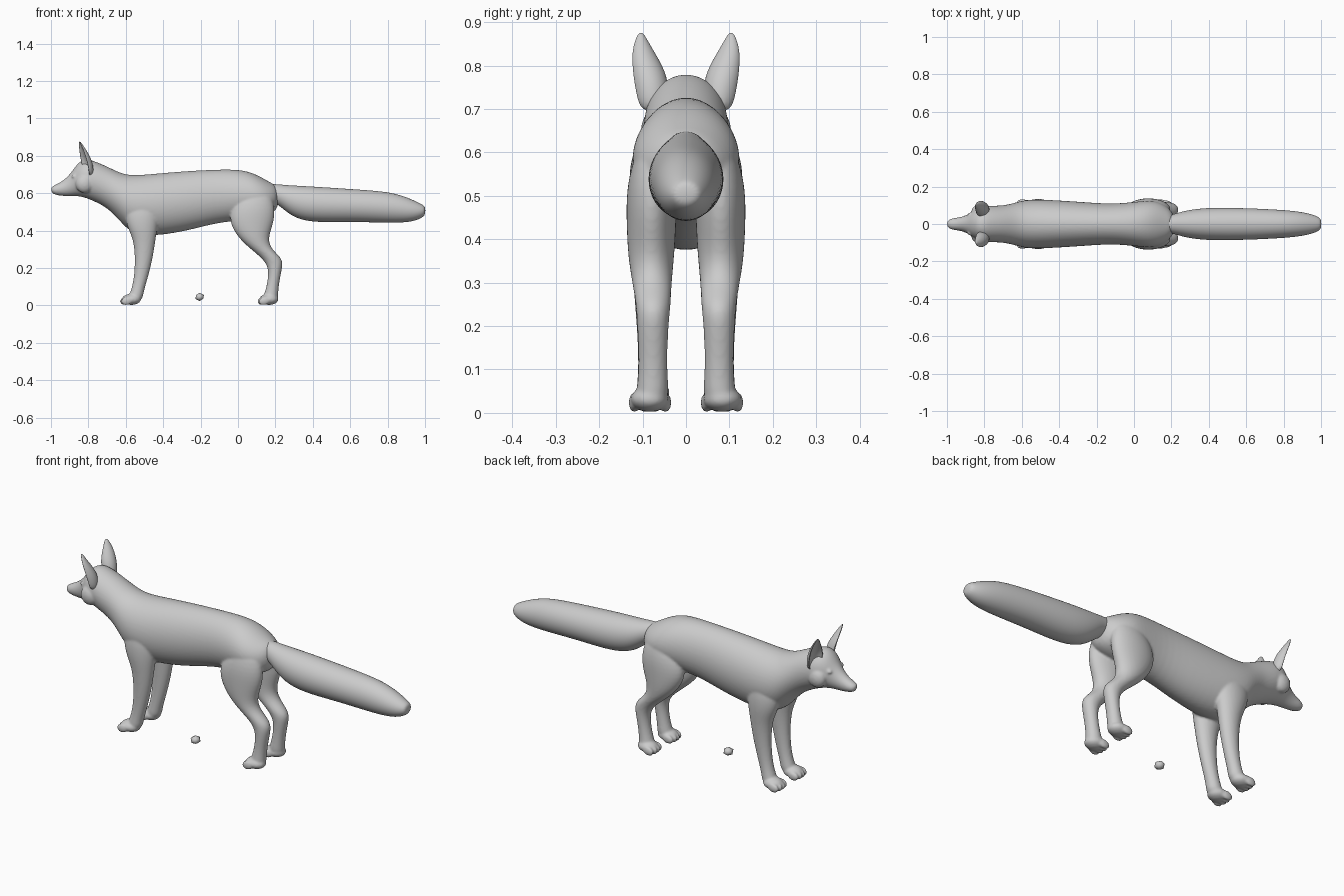
import bpy
import bmesh
import math
from mathutils import Matrix, Vector

default = bpy.data.objects.get("Cube")
if default:
    bpy.data.objects.remove(default, do_unlink=True)

grey = bpy.data.materials.new("plain grey")
grey.use_nodes = True
grey.diffuse_color = (0.6, 0.6, 0.6, 1)
grey.node_tree.nodes["Principled BSDF"].inputs["Base Color"].default_value = grey.diffuse_color


def skin(bm, rings):
    """Join a row of point rings into a closed tube."""
    loops = [[bm.verts.new(p) for p in ring] for ring in rings]
    for a, b in zip(loops, loops[1:]):
        for i in range(len(a)):
            j = (i + 1) % len(a)
            bm.faces.new((a[i], a[j], b[j], b[i]))
    bm.faces.new(loops[0][::-1])
    bm.faces.new(loops[-1])


def circle(sides=16):
    return [(math.cos(t), math.sin(t)) for t in (math.tau * i / sides for i in range(sides))]


def loft_along_x(bm, stations):
    """Stations hold x, bottom, top and half width."""
    skin(bm, [[(x, w * c, (lo + hi) / 2 + (hi - lo) / 2 * s) for c, s in circle()]
              for x, lo, hi, w in stations])


def loft_limb(bm, stations, side):
    """Stations hold height, front, back, inner and outer limits."""
    skin(bm, [[((f + b) / 2 + (b - f) / 2 * c, side * ((i + o) / 2 + (o - i) / 2 * s), z)
               for c, s in circle()] for z, f, b, i, o in stations])


def ball(bm, centre, radii, tilt=0.0):
    matrix = (Matrix.Translation(Vector(centre)) @ Matrix.Rotation(tilt, 4, "Y")
              @ Matrix.Diagonal((*radii, 1)))
    bmesh.ops.create_uvsphere(bm, u_segments=16, v_segments=10, radius=1, matrix=matrix)


def paw(bm, x, side):
    """Flattened pad with four toes pointing forward."""
    y = side * 0.083
    ball(bm, (x, y, 0.032), (0.053, 0.046, 0.03))
    for k in (-1.5, -0.5, 0.5, 1.5):
        reach = 0.034 - 0.006 * abs(k)
        ball(bm, (x - reach, y + k * 0.024, 0.024), (0.032, 0.0135, 0.023), -0.2)


def finish(name, bm):
    bmesh.ops.recalc_face_normals(bm, faces=bm.faces)
    mesh = bpy.data.meshes.new(name)
    bm.to_mesh(mesh)
    bm.free()
    mesh.materials.append(grey)
    mesh.polygons.foreach_set("use_smooth", [True] * len(mesh.polygons))
    obj = bpy.data.objects.new(name, mesh)
    bpy.context.collection.objects.link(obj)
    return obj


def subdivide(obj, levels=2):
    mod = obj.modifiers.new("Subdivision", "SUBSURF")
    mod.levels = mod.render_levels = levels


# Trunk, neck and head in one run from nose to rump
body = bmesh.new()
loft_along_x(body, [
    (-1.0, 0.6, 0.635, 0.022), (-0.97, 0.588, 0.648, 0.032),
    (-0.93, 0.583, 0.67, 0.036), (-0.89, 0.583, 0.712, 0.05),
    (-0.86, 0.583, 0.76, 0.074), (-0.82, 0.575, 0.788, 0.094),
    (-0.77, 0.555, 0.775, 0.1), (-0.7, 0.52, 0.745, 0.1),
    (-0.64, 0.46, 0.715, 0.115), (-0.59, 0.4, 0.7, 0.13),
    (-0.52, 0.37, 0.7, 0.135), (-0.42, 0.37, 0.71, 0.13),
    (-0.27, 0.395, 0.722, 0.12), (-0.11, 0.44, 0.73, 0.108),
    (0.02, 0.45, 0.73, 0.123), (0.1, 0.46, 0.703, 0.13),
    (0.17, 0.48, 0.66, 0.105), (0.22, 0.52, 0.635, 0.05)])
ball(body, (-0.985, 0, 0.622), (0.016, 0.02, 0.016))

front_leg = [
    (0.56, -0.6, -0.42, 0.04, 0.12), (0.48, -0.61, -0.42, 0.03, 0.136),
    (0.41, -0.59, -0.43, 0.03, 0.135), (0.35, -0.56, -0.44, 0.036, 0.127),
    (0.25, -0.55, -0.455, 0.042, 0.118), (0.14, -0.557, -0.483, 0.046, 0.11),
    (0.07, -0.575, -0.505, 0.044, 0.112), (0.02, -0.6, -0.51, 0.04, 0.12)]
hind_leg = [
    (0.64, 0.04, 0.16, 0.03, 0.1), (0.54, -0.03, 0.2, 0.02, 0.138),
    (0.45, -0.055, 0.198, 0.02, 0.139), (0.36, 0, 0.16, 0.026, 0.135),
    (0.3, 0.068, 0.178, 0.032, 0.125), (0.25, 0.13, 0.242, 0.034, 0.116),
    (0.2, 0.165, 0.237, 0.04, 0.113), (0.12, 0.157, 0.22, 0.043, 0.109),
    (0.06, 0.14, 0.215, 0.04, 0.113), (0.02, 0.125, 0.215, 0.04, 0.12)]

# Legs, paws, and the small eye and cheek bulges on both sides
for side in (1, -1):
    loft_limb(body, front_leg, side)
    loft_limb(body, hind_leg, side)
    paw(body, -0.57, side)
    paw(body, 0.165, side)
    ball(body, (-0.875, side * 0.05, 0.69), (0.016, 0.012, 0.012))
    ball(body, (-0.82, side * 0.07, 0.65), (0.05, 0.035, 0.05))

# Blend the overlapping shells into a single soft skin
body = finish("body", body)
subdivide(body)
remesh = body.modifiers.new("Blend", "REMESH")
remesh.mode = "VOXEL"
remesh.voxel_size = 0.006
remesh.use_smooth_shade = True
soften = body.modifiers.new("Soften", "SMOOTH")
soften.factor = 0.5
soften.iterations = 5

# Bushy tail
tail = bmesh.new()
loft_along_x(tail, [
    (0.14, 0.56, 0.65, 0.04), (0.2, 0.55, 0.65, 0.05), (0.25, 0.505, 0.645, 0.066),
    (0.31, 0.463, 0.642, 0.08), (0.41, 0.44, 0.637, 0.09), (0.6, 0.445, 0.624, 0.087),
    (0.78, 0.44, 0.612, 0.078), (0.87, 0.44, 0.592, 0.07), (0.94, 0.448, 0.563, 0.057),
    (0.985, 0.468, 0.54, 0.04), (1.002, 0.485, 0.528, 0.025)])
subdivide(finish("tail", tail))

# Cupped ears: each level is a crescent opening forward and outward
ear = bmesh.new()
levels = [(0.69, -0.795, 0.075, 0.034, 0.034), (0.74, -0.8, 0.08, 0.042, 0.044),
          (0.785, -0.812, 0.087, 0.042, 0.042), (0.83, -0.828, 0.1, 0.029, 0.026),
          (0.86, -0.84, 0.104, 0.015, 0.013), (0.876, -0.846, 0.104, 0.005, 0.005)]
turn = Matrix.Rotation(math.radians(-25), 3, "Z")
rings = []
for z, x, y, width, depth in levels:
    arc = [math.pi * i / 8 for i in range(9)]
    outer = [(depth * math.sin(t), width * math.cos(t), 0) for t in arc]
    inner = [(depth * 0.55 * math.sin(t) - 0.002, width * 0.8 * math.cos(t), 0)
             for t in reversed(arc)]
    rings.append([turn @ Vector(p) + Vector((x - depth / 3, y, z)) for p in outer + inner])
skin(ear, rings)
ears = finish("ears", ear)
mirror = ears.modifiers.new("Mirror", "MIRROR")
mirror.use_axis = (False, True, False)
subdivide(ears)

# Pebble lying under the belly
pebble = bmesh.new()
bmesh.ops.create_icosphere(pebble, subdivisions=1, radius=1,
                           matrix=Matrix.Translation((-0.205, -0.063, 0.045))
                           @ Matrix.Diagonal((0.026, 0.028, 0.022, 1)))
finish("pebble", pebble)
